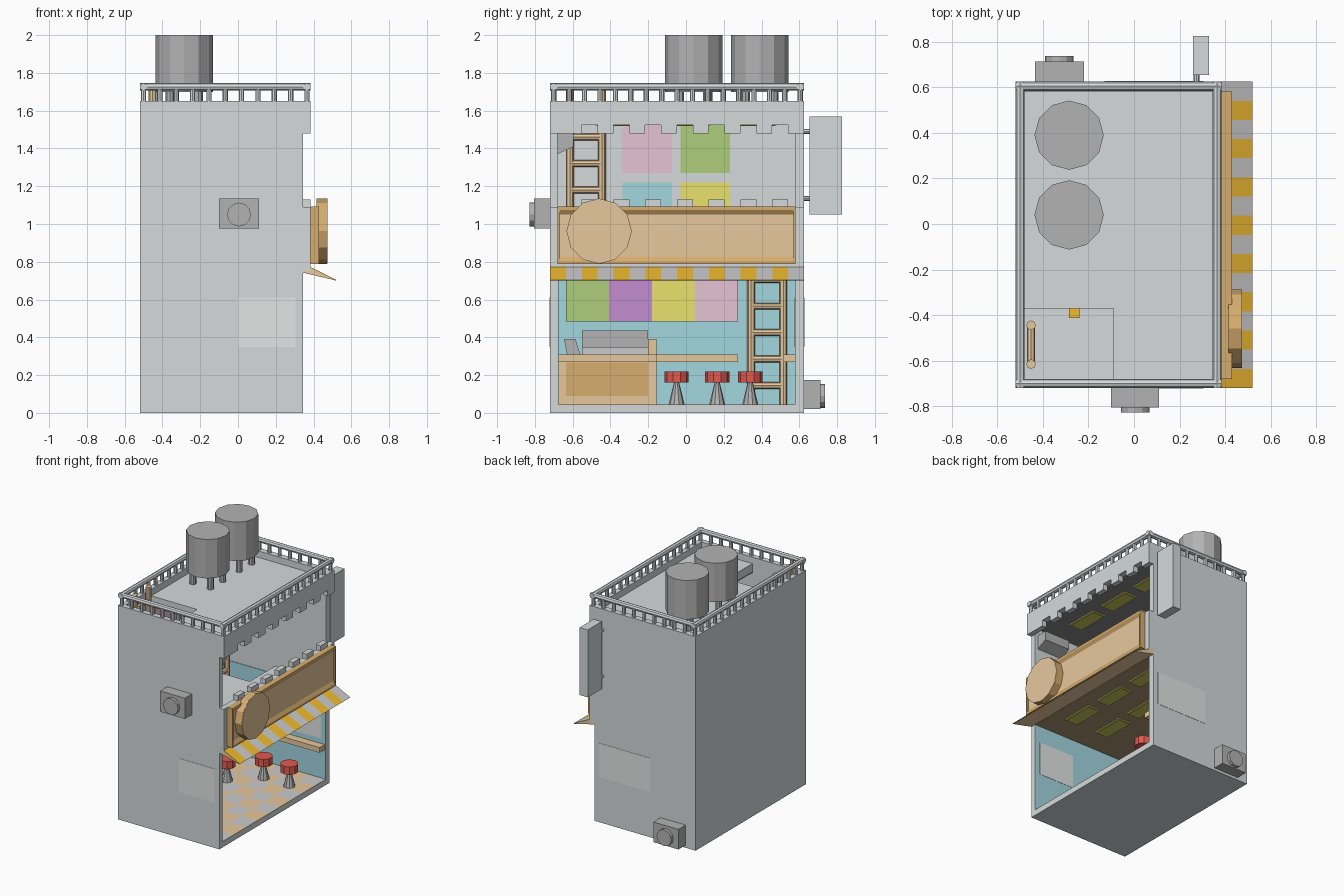
import bpy, bmesh, math
from mathutils import Vector

if "Cube" in bpy.data.objects:
    bpy.data.objects.remove(bpy.data.objects["Cube"])

MATS = {}
COL = dict(tan=(.80, .58, .34, 1), wood=(.68, .42, .16, 1), brown=(.42, .30, .18, 1),
           orange=(.88, .50, .03, 1), teal=(.36, .68, .74, 1), red=(.75, .10, .08, 1),
           pink=(.80, .55, .66, 1), green=(.42, .62, .20, 1), yellow=(.82, .76, .15, 1),
           purple=(.55, .27, .64, 1), wall=(.66, .70, .71, 1), glass=(.76, .79, .78, 1),
           metal=(.45, .45, .45, 1), light=(.62, .58, .10, 1), dark=(.25, .25, .26, 1),
           stripe=(.62, .62, .62, 1))


def finish(name, bm, col):
    bmesh.ops.recalc_face_normals(bm, faces=bm.faces)
    me = bpy.data.meshes.new(name)
    bm.to_mesh(me)
    bm.free()
    ob = bpy.data.objects.new(name, me)
    bpy.context.collection.objects.link(ob)
    if col not in MATS:
        MATS[col] = bpy.data.materials.new(col)
        MATS[col].diffuse_color = COL[col]
    me.materials.append(MATS[col])
    return ob


def boxes(name, col, *bounds):
    """Boxes given as (x0, x1, y0, y1, z0, z1), joined in one object."""
    bm = bmesh.new()
    for x0, x1, y0, y1, z0, z1 in bounds:
        vs = bmesh.ops.create_cube(bm, size=1)['verts']
        for v in vs:
            v.co = (x0 + (v.co.x + .5) * (x1 - x0), y0 + (v.co.y + .5) * (y1 - y0),
                    z0 + (v.co.z + .5) * (z1 - z0))
    return finish(name, bm, col)


def rods(name, col, *segs, n=8):
    """Cylinders or cones given as (start, end, r_start, r_end)."""
    bm = bmesh.new()
    for a, b, r0, r1 in segs:
        a, b = Vector(a), Vector(b)
        vs = bmesh.ops.create_cone(bm, cap_ends=True, segments=n, radius1=r0, radius2=r1,
                                   depth=(b - a).length)['verts']
        rot = Vector((0, 0, 1)).rotation_difference(b - a)
        for v in vs:
            v.co = rot @ v.co + (a + b) / 2
    return finish(name, bm, col)


def prism(name, col, pts, axis, lo, hi):
    """Extrude a profile: (x, z) points along y, or (y, z) points along x."""
    bm = bmesh.new()
    put = (lambda p, t: (p[0], t, p[1])) if axis == 'y' else (lambda p, t: (t, p[0], p[1]))
    f = bm.faces.new([bm.verts.new(put(p, lo)) for p in pts])
    g = bmesh.ops.extrude_face_region(bm, geom=[f])['geom']
    d = Vector((0, hi - lo, 0)) if axis == 'y' else Vector((hi - lo, 0, 0))
    bmesh.ops.translate(bm, vec=d, verts=[v for v in g if isinstance(v, bmesh.types.BMVert)])
    return finish(name, bm, col)


# Outer limits and inner limits of the shell
X0, X1, Y0, Y1, TOP = -.52, .345, -.72, .625, 1.65
IX, IY0, IY1 = -.48, -.68, .58

# Shell
boxes('outer_walls', 'wall', (X0, IX, Y0, Y1, 0, TOP), (IX, X1, Y0, IY0, 0, TOP),
      (IX, X1, IY1, Y1, 0, TOP))
boxes('base_slab', 'wall', (IX, X1, IY0, IY1, 0, .04))
boxes('upper_floor', 'wall', (IX, X1, IY0, .27, .75, .80), (-.09, X1, .27, IY1, .75, .80))
boxes('lower_ceiling', 'brown', (IX, X1, IY0, .27, .74, .75), (-.09, X1, .27, IY1, .74, .75))
boxes('roof', 'wall', (IX, X1, -.37, IY1, 1.54, 1.60), (-.09, X1, IY0, -.37, 1.54, 1.60))
boxes('upper_ceiling', 'dark', (IX, X1, -.37, IY1, 1.53, 1.54), (-.09, X1, IY0, -.37, 1.53, 1.54))
boxes('teal_lining', 'teal', (IX, IX + .004, IY0, IY1, .04, .74),
      (IX, X1 - .002, IY0, IY0 + .004, .04, .74), (IX, X1 - .002, IY1 - .004, IY1, .04, .74))

# Checkered floor tiles
tiles = {0: [], 1: []}
NX, NY = 6, 9
dx, dy = (X1 - IX) / NX, (IY1 - IY0) / NY
for i in range(NX):
    for j in range(NY):
        tiles[(i + j) % 2].append((IX + i * dx, IX + i * dx + dx, IY0 + j * dy,
                                   IY0 + j * dy + dy, .04, .045))
boxes('tan_floor_tiles', 'tan', *tiles[0])
boxes('grey_floor_tiles', 'stripe', *tiles[1])

# Notched parapet below and toothed cornice above, sharing one rhythm
notch = [-.552 + .168 * i for i in range(7)]
low, high = [(Y0, .75), (Y1, .75), (Y1, 1.09)], [(Y0, TOP), (Y1, TOP), (Y1, 1.48)]
for y in reversed(notch):
    low += [(y + .084, 1.09), (y + .084, 1.13), (y, 1.13), (y, 1.09)]
    high += [(y + .084, 1.48), (y + .084, 1.525), (y, 1.525), (y, 1.48)]
prism('balcony_parapet', 'wall', low + [(Y0, 1.09)], 'x', X1, .385)
prism('roof_cornice', 'wall', high + [(Y0, 1.48)], 'x', X1, .385)

# Roof railing
xa, xb, ya, yb, zr = -.50, .365, -.70, .605, 1.726
rods('railing_bars', 'wall', *[((x, ya - .02, zr), (x, yb + .02, zr), .02, .02) for x in (xa, xb)],
     *[((xa - .02, y, zr), (xb + .02, y, zr), .02, .02) for y in (ya, yb)])
posts = [(x, ya + (yb - ya) * i / 16) for x in (xa, xb) for i in range(17)]
posts += [(xa + (xb - xa) * i / 10, y) for y in (ya, yb) for i in range(1, 10)]
rods('railing_posts', 'wall', *[((x, y, TOP - .005), (x, y, zr), .014, .014) for x, y in posts])

# Water tanks
for k, y in enumerate((.04, .39)):
    rods(f'water_tank_{k}', 'metal', ((-.285, y, 1.70), (-.285, y, 2.0), .152, .152), n=12)
    rods(f'tank_legs_{k}', 'metal', *[((-.285 + sx * .075, y + sy * .075, 1.6),
         (-.285 + sx * .075, y + sy * .075, 1.7), .024, .024) for sx in (-1, 1) for sy in (-1, 1)])

# Awning
prism('awning_body', 'tan', [(.345, .788), (.515, .702), (.345, .742)], 'y', Y0, Y1)
w = (Y1 - Y0) / 16
for i in range(16):
    prism(f'awning_stripe_{i}', 'stripe' if i % 2 else 'orange',
          [(.35, .790), (.52, .704), (.515, .700), (.345, .786)], 'y', Y0 + i * w, Y0 + i * w + w)

# Long sign board with round sign
boxes('sign_panel', 'tan', (.385, .415, IY0, IY1, .79, 1.09))
prism('sign_frame_top', 'wood', [(.385, 1.092), (.43, 1.092), (.43, 1.075), (.414, 1.05)], 'y', IY0, IY1)
prism('sign_frame_bottom', 'wood', [(.385, .788), (.43, .788), (.43, .805), (.414, .83)], 'y', IY0, IY1)
boxes('sign_frame_ends', 'wood', (.385, .43, IY0 - .001, IY0 + .012, .79, 1.09),
      (.385, .43, IY1 - .012, IY1 + .001, .79, 1.09))
rods('round_sign_rim', 'wood', ((.415, -.46, .962), (.472, -.46, .962), .173, .173), n=12)
rods('round_sign_face', 'tan', ((.47, -.46, .962), (.475, -.46, .962), .172, .172), n=12)

# Hanging vertical sign
boxes('hanging_sign', 'wall', (.26, .33, .655, .825, 1.05, 1.57))
rods('hanging_sign_brackets', 'wall', *[((.275, .62, z), (.275, .66, z), .013, .013) for z in (1.135, 1.49)])

# Air conditioners and windows
boxes('front_cooler', 'metal', (-.10, .11, -.805, Y0, .975, 1.135))
rods('front_cooler_fan', 'metal', ((.005, -.80, 1.05), (.005, -.828, 1.05), .063, .063), n=12)
boxes('back_cooler', 'metal', (-.435, -.22, Y1, .713, .02, .175))
rods('back_cooler_fan', 'metal', ((-.328, .71, .09), (-.328, .737, .09), .063, .063), n=12)
boxes('windows', 'glass', (0, .305, Y0 - .002, IY0 + .006, .35, .61),
      (-.13, .305, IY1 - .006, Y1 + .002, .35, .61))

# Ceiling lights
for tag, z, spots in (('lower', .74, [(.18, -.35), (.18, 0), (.18, .35), (-.1, -.35), (-.1, 0)]),
                      ('upper', 1.53, [(.14, -.35), (.14, 0), (.14, .35), (-.16, 0), (-.16, .35)])):
    boxes(f'{tag}_light_frames', 'yellow', *[(x - .055, x + .055, y - .13, y + .13, z - .008, z)
                                             for x, y in spots])
    boxes(f'{tag}_light_panes', 'light', *[(x - .045, x + .045, y - .12, y + .12, z - .01, z - .006)
                                           for x, y in spots])

# Wall panels
for i, c in enumerate(('green', 'purple', 'yellow', 'pink')):
    y = -.635 + .2275 * i
    boxes(f'menu_panel_{c}', c, (IX, IX + .012, y, y + .2275, .485, .71))
for c, y, z in (('pink', -.335, 1.27), ('green', -.03, 1.27), ('teal', -.335, .96), ('yellow', -.03, .96)):
    boxes(f'upper_poster_{c}', c, (IX, IX + .006, y, y + .262, z, z + .26))

# Counters and kitchen
boxes('cabinet', 'tan', (IX, -.26, IY0, -.155, .045, .27), (IX, -.26, -.20, -.155, .27, .39))
boxes('cabinet_front', 'wood', (-.262, -.255, -.635, -.20, .09, .268))
boxes('back_counter', 'tan', (IX, -.25, IY0, -.155, .27, .31), (IX, -.33, -.155, .275, .27, .31))
boxes('side_counter', 'tan', (-.33, .335, .515, IY1, .27, .31))
boxes('grill_base', 'stripe', (-.46, -.27, -.55, -.20, .31, .35))
boxes('grill_hood', 'metal', (-.46, -.29, -.55, -.20, .35, .435))
prism('till', 'metal', [(-.63, .31), (-.56, .31), (-.585, .39), (-.645, .39)], 'x', -.40, -.29)

# Stools
for k, (x, y) in enumerate(((-.21, -.05), (-.21, .165), (-.02, .34), (.20, .34))):
    rods(f'stool_seat_{k}', 'red', ((x, y, .16), (x, y, .22), .064, .064), n=10)
    rods(f'stool_leg_{k}', 'metal', ((x, y, .045), (x, y, .16), .042, .014), n=10)

# Ladders
for tag, y, z0, z1 in (('lower', .43, .045, .90), ('upper', -.53, .80, 1.71)):
    ends = (y - .085, y + .085)
    rods(f'{tag}_ladder_rails', 'tan', *[((-.452, e, z0), (-.452, e, z1), .021, .021) for e in ends])
    rods(f'{tag}_ladder_rungs', 'tan', *[((-.452, ends[0], z0 + .1 + .14 * i),
         (-.452, ends[1], z0 + .1 + .14 * i), .018, .018) for i in range(6)])

# Upper room fittings
prism('wall_screen', 'metal', [(IY0, 1.37), (-.595, 1.41), (-.595, 1.48), (IY0, 1.48)], 'x', .10, .32)
boxes('floor_box', 'orange', (-.285, -.24, -.412, -.37, .80, .88))

for m in bpy.data.materials:
    if m.users and not m.is_grease_pencil:
        m.use_nodes = True
        m.node_tree.nodes["Principled BSDF"].inputs["Base Color"].default_value = m.diffuse_color
